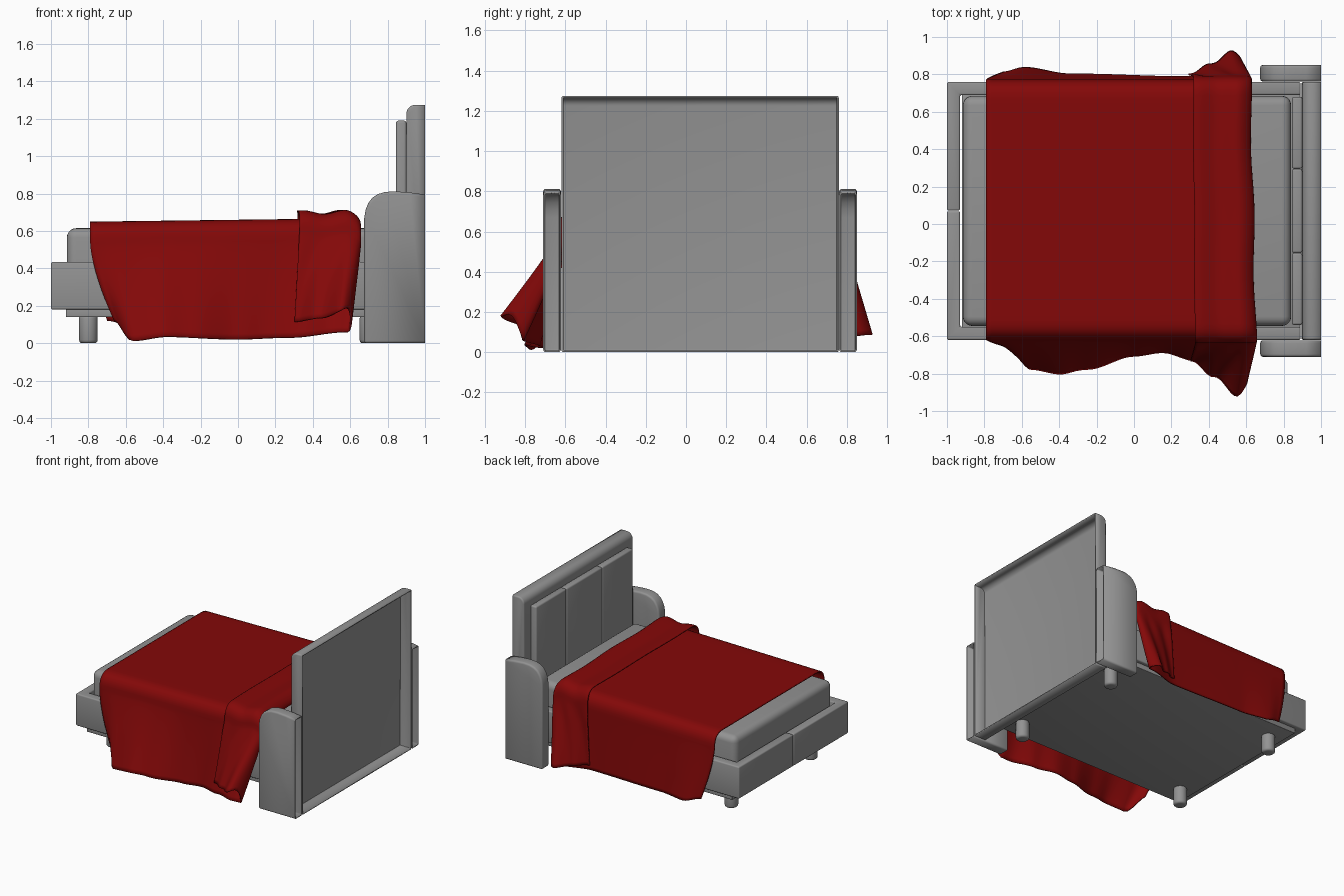
import bpy, bmesh, math

if "Cube" in bpy.data.objects:
    bpy.data.objects.remove(bpy.data.objects["Cube"])

YC = 0.07            # centre line of the bed frame


def material(name, col):
    m = bpy.data.materials.new(name)
    m.diffuse_color = (*col, 1)
    m.use_nodes = True
    m.node_tree.nodes["Principled BSDF"].inputs["Base Color"].default_value = m.diffuse_color
    return m


RED = material("red_cloth", (0.23, 0.0025, 0.0025))
GREY = material("dark_grey", (0.29, 0.29, 0.29))


def finish(name, bm, bevel=0, seg=3, shell=0, angle=35, mat=GREY):
    bmesh.ops.recalc_face_normals(bm, faces=bm.faces)
    if bevel:        # round sharp edges; an open back keeps its rim square
        edges = [e for e in bm.edges if e.calc_face_angle(0) > 0.6
                 and not (shell and any(f.normal.x > 0.99 for f in e.link_faces))]
        bmesh.ops.bevel(bm, geom=edges, offset=bevel, segments=seg, profile=0.5,
                        affect='EDGES', clamp_overlap=True)
    if shell:        # open the back (+x) face before thickening
        back = [f for f in bm.faces if f.normal.x > 0.99]
        bmesh.ops.delete(bm, geom=back, context='FACES_ONLY')
    me = bpy.data.meshes.new(name)
    bm.to_mesh(me)
    bm.free()
    me.materials.append(mat)
    ob = bpy.data.objects.new(name, me)
    bpy.context.collection.objects.link(ob)
    if shell:
        m = ob.modifiers.new("shell", 'SOLIDIFY')
        m.thickness, m.offset = shell, -1
    bpy.ops.object.select_all(action='DESELECT')
    bpy.context.view_layer.objects.active = ob
    ob.select_set(True)
    bpy.ops.object.shade_smooth_by_angle(angle=math.radians(angle))
    return ob


def box(name, x, y, z, bevel=0.01, **kw):
    bm = bmesh.new()
    bmesh.ops.create_cube(bm, size=1)
    for v in bm.verts:
        v.co = [(a + b) / 2 + c * (b - a) for (a, b), c in zip((x, y, z), v.co)]
    return finish(name, bm, bevel, **kw)


def prism(name, pts, lo, hi, bevel=0.015, axis=1, **kw):
    """Extrude an outline along y (axis 1, points x-z) or z (axis 2, points x-y)."""
    bm = bmesh.new()
    f = bm.faces.new([bm.verts.new((a, lo, b) if axis == 1 else (a, b, lo)) for a, b in pts])
    r = bmesh.ops.extrude_face_region(bm, geom=[f])
    for v in r["geom"]:
        if isinstance(v, bmesh.types.BMVert):
            v.co[axis] = hi
    return finish(name, bm, bevel, **kw)


# Headboard: open-backed shell with a rounded top front edge
arc = [(0.95 - 0.05 * math.cos(a), 1.225 + 0.05 * math.sin(a))
       for a in [math.pi / 2 * i / 8 for i in range(9)]]
prism("headboard", [(0.895, 0)] + arc + [(1, 1.275), (1, 0)], -0.62, 0.76, 0.012, shell=0.01)

# Three padded panels on the headboard
for i, (a, b) in enumerate([(-0.54, -0.155), (-0.155, 0.295), (0.295, 0.68)]):
    box(f"headboard_panel_{i + 1}", (0.845, 0.9), (a, b), (0.2, 1.19), 0.012)

# Side wings: open-backed shells with a curved shoulder
wing = [(0.675, 0), (0.675, 0.67), (0.682, 0.713), (0.696, 0.748), (0.717, 0.777),
        (0.747, 0.797), (0.787, 0.809), (0.84, 0.812), (0.92, 0.806), (1, 0.795), (1, 0)]
for name, a in (("left", 0.762), ("right", -0.71)):
    prism(f"{name}_wing", wing, a, a + 0.088, 0.014, shell=0.008, angle=40)

# Frame: two L-shaped halves (side rail plus half footboard) and a base plate
for name, s in (("left", 1), ("right", -1)):
    half = [(-1, 0.002), (-1, 0.69), (0.89, 0.69), (0.89, 0.62), (-0.93, 0.62), (-0.93, 0.002)]
    prism(f"{name}_frame", [(x, YC + s * y) for x, y in half], 0.18, 0.435, 0.01, axis=2)
box("base_plate", (-0.92, 0.89), (-0.59, 0.73), (0.14, 0.19), 0.004)

# Mattress
box("mattress", (-0.915, 0.84), (-0.545, 0.685), (0.18, 0.615), 0.05, seg=5)

# Four round feet
for x in (-0.8, 0.7):
    for y in (YC - 0.5, YC + 0.5):
        bm = bmesh.new()
        bmesh.ops.create_cone(bm, cap_ends=True, segments=24, radius1=0.05, radius2=0.05, depth=0.15)
        bmesh.ops.translate(bm, verts=bm.verts, vec=(x, y, 0.075))
        finish("foot", bm, 0.018)


def curve(table, x):
    if x <= table[0][0]:
        return table[0][1]
    for (a, va), (b, vb) in zip(table, table[1:]):
        if x <= b:
            t = (x - a) / (b - a)
            return va + (vb - va) * t * t * (3 - 2 * t)
    return table[-1][1]


# Blanket hem lines along x: y and z for the lower layer, then the turned-over layer
HEM = {
    (-1, 0): ([(-0.79, -0.66), (-0.64, -0.775), (-0.42, -0.8), (-0.25, -0.775), (0, -0.705),
               (0.17, -0.685), (0.35, -0.73), (0.55, -0.81)],
              [(-0.79, 0.12), (-0.66, 0.012), (-0.4, 0.035), (0, 0.02), (0.3, 0.03), (0.6, 0.06)]),
    (1, 0): ([(-0.79, 0.81), (-0.65, 0.835), (-0.35, 0.8), (0.3, 0.785), (0.6, 0.85)],
             [(-0.79, 0.12), (-0.6, 0.08), (0.6, 0.08)]),
    (-1, 1): ([(0.32, -0.73), (0.45, -0.81), (0.58, -0.915), (0.64, -0.86)],
              [(0.32, 0.115), (0.47, 0.135), (0.63, 0.19)]),
    (1, 1): ([(0.32, 0.8), (0.45, 0.85), (0.58, 0.92), (0.64, 0.89)],
             [(0.32, 0.12), (0.62, 0.085)]),
}


def half_section(x, fold, side):
    """One half of the blanket's cross-section, centre line to hem."""
    yh, zh = [curve(t, x) for t in HEM[side, 0]]
    yf, zf = [curve(t, x) for t in HEM[side, 1]]
    yh, zh = yh + (yf - yh) * fold, zh + (zf - zh) * fold
    zt = 0.645 + 0.018 * (x + 0.79) / 1.4 + fold * (0.036 + 0.01 * math.cos((x - 0.34) * 28))
    zt -= 0.03 * max(0, (x - 0.55) / 0.08) ** 2
    yc = (-0.615 if side < 0 else 0.768) + side * 0.018 * fold
    out = [(YC + (yc - side * 0.1 - YC) * i / 10, zt, 0) for i in range(10)]
    for i in range(8):                       # rounded shoulder
        t = i / 8
        out.append((yc - side * 0.1 * (1 - t) ** 2, zt - 0.11 * t * t, 0))
    for i in range(19):                      # hanging side
        w = i / 18
        pleat = side * fold * 0.009 * math.sin(x * 42 + w * 2) * min(1, w * 4) * (1 - w * 0.5)
        out.append((yc + (yh - yc) * w ** 1.15 + pleat, zt - 0.11 + (zh - zt + 0.11) * w, w))
    return out


# Blanket: runs from the foot, rolls over at the head and returns as a wide cuff
stations = [(i / 50, 0) for i in range(51)]
stations += [(1 + 0.014 * math.sin(math.pi * i / 6), 0.5 - 0.5 * math.cos(math.pi * i / 6)) for i in range(1, 6)]
stations += [(1 - 0.209 * i / 20, 1) for i in range(21)]
bm = bmesh.new()
rows = []
for p, fold in stations:
    x = -0.79 + 1.405 * p
    right, left = half_section(x, fold, -1), half_section(x, fold, 1)
    row = []
    for y, z, w in right[:0:-1] + left:
        s = 1 if y < YC else 0.7
        foot = 0.13 * w ** 1.5 * s * max(0, 1 - p * 3)    # foot edge sweeps in towards the hem
        head = -0.045 * w * max(0, p * 2 - 1)             # head edge leans back
        wob = (0.006 * math.sin(y * 9 + 1) - 0.02 * y) * max(0, p * 3 - 2)
        row.append(bm.verts.new((x + foot + head + wob, y, z)))
    rows.append(row)
for a, b in zip(rows, rows[1:]):
    for i in range(len(a) - 1):
        bm.faces.new((a[i], b[i], b[i + 1], a[i + 1]))
blanket = finish("blanket", bm, angle=60, mat=RED)
m = blanket.modifiers.new("thickness", 'SOLIDIFY')
m.thickness, m.offset = 0.01, 0
